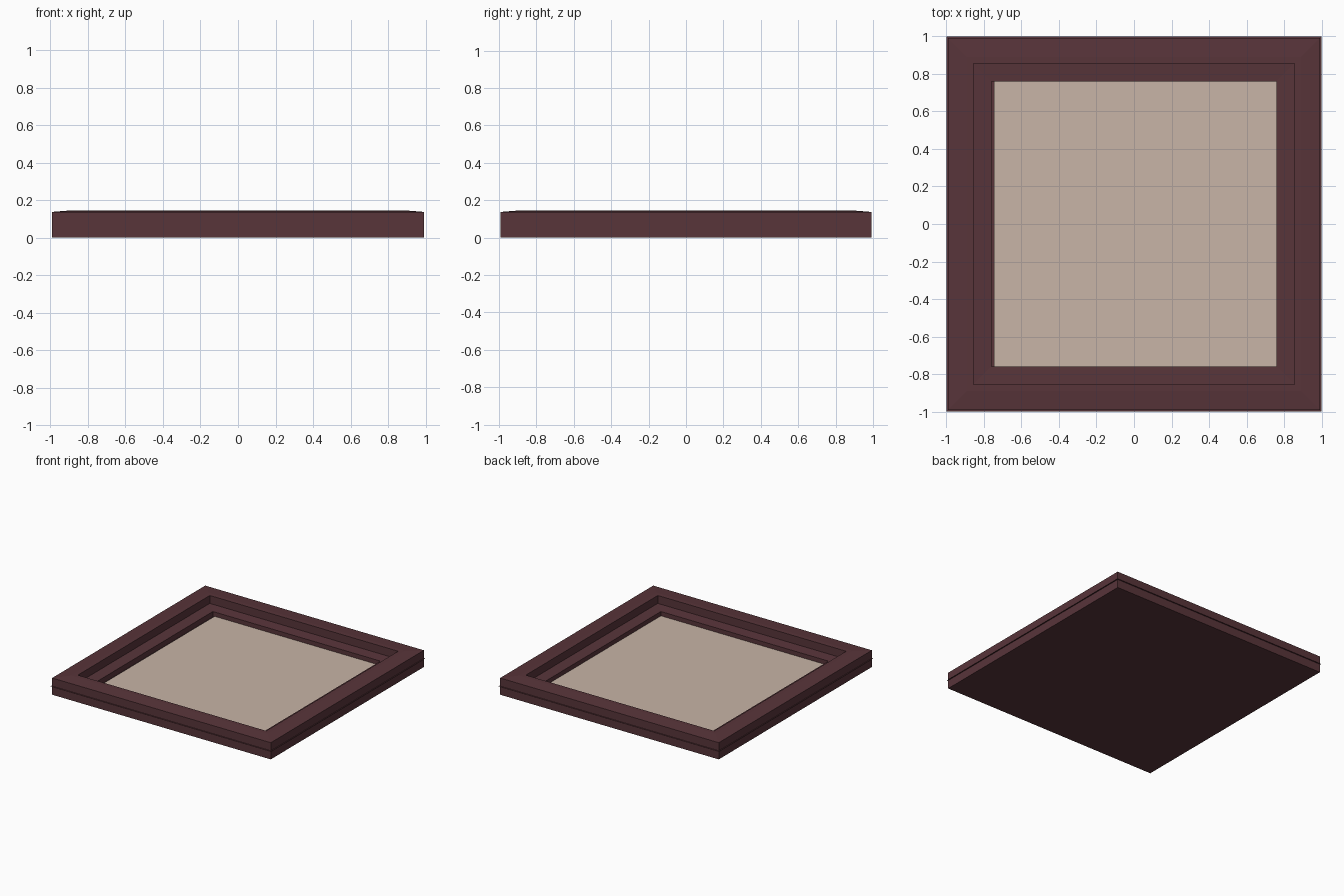
import bpy, bmesh

if "Cube" in bpy.data.objects:
    bpy.data.objects.remove(bpy.data.objects["Cube"])


def material(name, rgb):
    m = bpy.data.materials.new(name)
    m.diffuse_color = (*rgb, 1)
    m.use_nodes = True
    m.node_tree.nodes["Principled BSDF"].inputs["Base Color"].default_value = m.diffuse_color
    return m


wood = material("dark mahogany", (0.098, 0.035, 0.042))
cream = material("warm beige", (0.58, 0.46, 0.385))


def square_loft(name, profile, mat, cap_first=False, cap_last=False):
    """Sweep a (half width, height) profile around a mitred square."""
    bm = bmesh.new()
    rings = [[bm.verts.new((sx * r, sy * r, z))
              for sx, sy in ((-1, -1), (1, -1), (1, 1), (-1, 1))] for r, z in profile]
    for a, b in zip(rings, rings[1:]):
        for i in range(4):
            j = (i + 1) % 4
            bm.faces.new((a[i], a[j], b[j], b[i]))
    if cap_first:
        bm.faces.new(rings[0][::-1])
    if cap_last:
        bm.faces.new(rings[-1])
    me = bpy.data.meshes.new(name)
    bm.to_mesh(me)
    bm.free()
    me.materials.append(mat)
    ob = bpy.data.objects.new(name, me)
    bpy.context.collection.objects.link(ob)
    return ob


# Frame: flat back, outer wall with fine seam, sloped rim, stepped recess and floor
square_loft("frame", [
    (0.992, 0.0), (0.992, 0.069), (1.0, 0.07), (0.992, 0.071), (0.992, 0.137),
    (0.89, 0.145), (0.855, 0.145), (0.855, 0.08),
    (0.76, 0.075), (0.76, 0.03)], wood, True, True)

# Inset panel, leaving a narrow gap on the left
panel = square_loft("panel", [(0.76, 0.031), (0.76, 0.04)], cream, True, True)
for v in panel.data.vertices:
    if v.co.x < 0:
        v.co.x = -0.745
    v.co.y *= 0.999
    v.co.x = min(v.co.x, 0.759)
